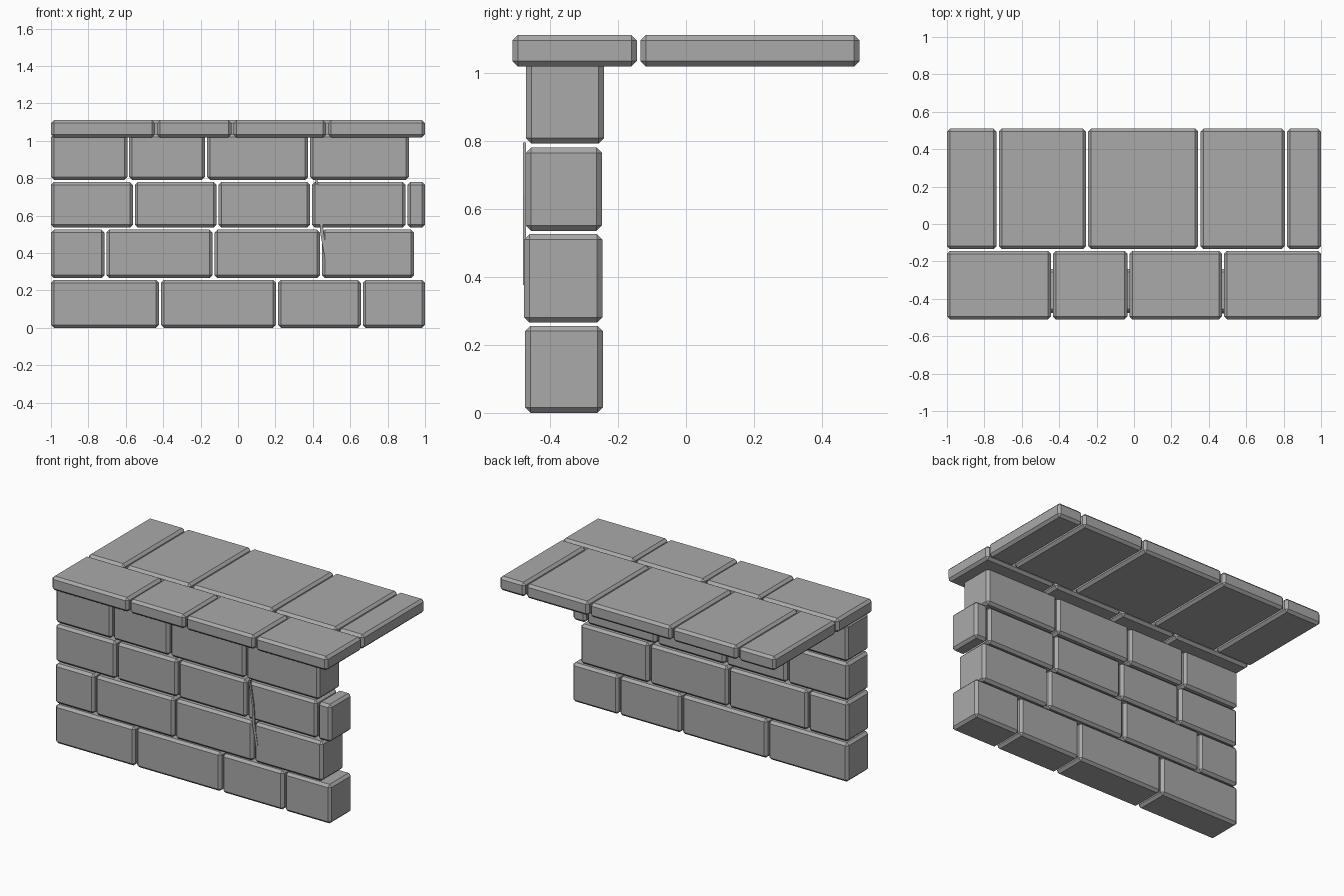
import bpy
import bmesh

cube = bpy.data.objects.get("Cube")
if cube:
    bpy.data.objects.remove(cube, do_unlink=True)

stone = bpy.data.materials.new("grey_stone")
stone.use_nodes = True
GREY = (0.4, 0.4, 0.4, 1.0)
stone.diffuse_color = GREY
stone.node_tree.nodes["Principled BSDF"].inputs["Base Color"].default_value = GREY


def add_object(name, bm):
    bmesh.ops.recalc_face_normals(bm, faces=bm.faces)
    mesh = bpy.data.meshes.new(name)
    bm.to_mesh(mesh)
    bm.free()
    mesh.materials.append(stone)
    obj = bpy.data.objects.new(name, mesh)
    bpy.context.collection.objects.link(obj)
    return obj


def block(name, xs, ys, zs, chamfer=0.016):
    """Chamfered stone filling the given ranges."""
    bm = bmesh.new()
    bmesh.ops.create_cube(bm, size=1)
    for v in bm.verts:
        v.co = [r[0] if c < 0 else r[1] for c, r in zip(v.co, (xs, ys, zs))]
    bmesh.ops.bevel(bm, geom=bm.edges[:], offset=chamfer, segments=1,
                    affect='EDGES', profile=0.5)
    return add_object(name, bm)


def course(name, joints, end, ys, zs, gap=0.01):
    """Row of stones from x = -1 to end, split at the joints."""
    edges = [-1 - gap / 2] + joints + [end + gap / 2]
    for i, (a, b) in enumerate(zip(edges, edges[1:])):
        block(f"{name}_{i + 1}", (a + gap / 2, b - gap / 2), ys, zs)


# Wall courses, bottom to top
course("wall_bottom_brick", [-0.417, 0.208, 0.662], 1, (-0.473, -0.244), (0, 0.256))
course("wall_lower_brick", [-0.709, -0.131, 0.443], 0.941, (-0.476, -0.245), (0.265, 0.525))
course("wall_upper_brick", [-0.557, -0.11, 0.39, 0.901], 1, (-0.471, -0.247), (0.535, 0.78))
course("wall_top_brick", [-0.587, -0.171, 0.38], 0.914, (-0.47, -0.241), (0.791, 1.035))

# Front coping and rear paving slabs
course("coping_slab", [-0.439, -0.03, 0.476], 1, (-0.51, -0.144), (1.018, 1.11))
course("paving_slab", [-0.729, -0.251, 0.349, 0.812], 1, (-0.134, 0.51), (1.018, 1.11), 0.012)

# Thin raised crack down the wall: left x, right x, height
crack = [(0.412, 0.424, 0.795), (0.436, 0.449, 0.64),
         (0.439, 0.457, 0.51), (0.464, 0.48, 0.376)]
bm = bmesh.new()
rings = [[bm.verts.new((x, y, z)) for x, y in
          ((l, -0.479), (r, -0.479), (r, -0.47), (l, -0.47))] for l, r, z in crack]
for a, b in zip(rings, rings[1:]):
    for i in range(4):
        j = (i + 1) % 4
        bm.faces.new((a[i], a[j], b[j], b[i]))
bm.faces.new(rings[0])
bm.faces.new(rings[-1])
add_object("wall_crack", bm)
